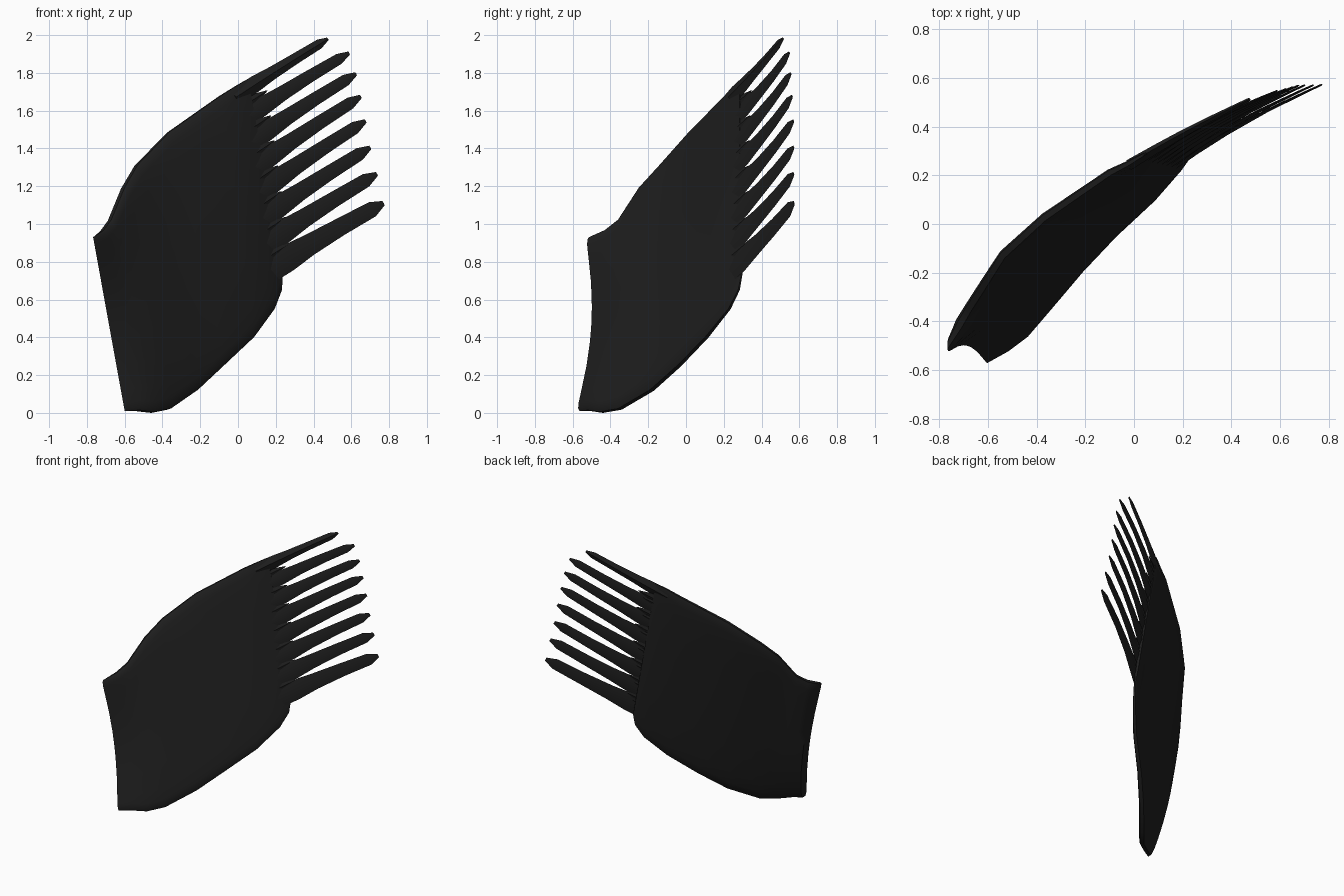
import bpy, bmesh, math
from mathutils import Vector as V

if "Cube" in bpy.data.objects:
    bpy.data.objects.remove(bpy.data.objects["Cube"])

black = bpy.data.materials.new("feather black")
black.diffuse_color = (0.014, 0.014, 0.014, 1)
black.use_nodes = True
black.node_tree.nodes["Principled BSDF"].inputs["Base Color"].default_value = black.diffuse_color


def make(name, rings, angle=40):
    """Skin a list of closed point rings and cap both ends."""
    bm = bmesh.new()
    loops = [[bm.verts.new(p) for p in r] for r in rings]
    n = len(loops[0])
    for a, b in zip(loops, loops[1:]):
        for i in range(n):
            j = (i + 1) % n
            bm.faces.new((a[i], a[j], b[j], b[i]))
    bm.faces.new(loops[0][::-1])
    bm.faces.new(loops[-1])
    bmesh.ops.recalc_face_normals(bm, faces=bm.faces)
    me = bpy.data.meshes.new(name)
    bm.to_mesh(me)
    bm.free()
    me.materials.append(black)
    ob = bpy.data.objects.new(name, me)
    bpy.context.collection.objects.link(ob)
    bpy.ops.object.select_all(action='DESELECT')
    ob.select_set(True)
    bpy.context.view_layer.objects.active = ob
    bpy.ops.object.shade_smooth_by_angle(angle=math.radians(angle))
    return ob


# Wing body: leading edge and trailing edge, root to feather line
top = [V(p) for p in [(-.767, -.50, .93), (-.72, -.42, .965), (-.68, -.35, 1.02),
                      (-.61, -.24, 1.19), (-.54, -.13, 1.31), (-.37, .025, 1.485),
                      (-.10, .21, 1.675), (-.02, .25, 1.725), (.03, .28, 1.755),
                      (.05, .29, 1.765)]]
low = [V(p) for p in [(-.60, -.55, .01), (-.53, -.51, .012), (-.45, -.45, .003),
                      (-.365, -.35, .02), (-.22, -.18, .12), (-.08, -.035, .25),
                      (.08, .11, .40), (.19, .23, .55), (.23, .28, .65),
                      (.235, .295, .73)]]
half = [.036, .035, .035, .035, .034, .031, .026, .019, .013, .009]
bulge = [.06, .05, .035, .012, 0, 0, 0, 0, 0, 0]
us = [0, .015, .05, .12, .26, .4, .5, .6, .74, .88, .95, .985, 1]
rings = []
for k, (t, b) in enumerate(zip(top, low)):
    k0, k1 = max(k - 1, 0), min(k + 1, len(top) - 1)
    span = (top[k1] + low[k1]) - (top[k0] + low[k0])
    nrm = (t - b).cross(span).normalized()
    if k == 0:  # the root is cut square
        nrm = V((0, math.copysign(1, nrm.y), 0))
    front, back = [], []
    for u in us:
        c = b.lerp(t, u) + V((0, bulge[k] * 4 * u * (1 - u), 0))
        h = half[k] * (.4 + .6 * math.sqrt(1 - abs(2 * u - 1) ** 10))
        front.append(c + nrm * h)
        back.append(c - nrm * h)
    rings.append(front + back[::-1])
make("wing_body", rings)


def feather(name, base, tip, stations, scale, thick, bow=0):
    """Flat tapered blade lying in the wing surface, diamond in section."""
    d = (tip - base).normalized()
    chord = V((-.16, 0, 1.0))
    side = (chord - d * chord.dot(d)).normalized()
    nrm = d.cross(side)
    rs = []
    for t, w, off in stations:
        c = base.lerp(tip, t) + side * off * scale
        c += V((0, bow, bow * .4)) * math.sin(math.pi * t)
        w *= scale / 2
        h = thick * (1 - .7 * t)
        rs.append([c + side * w, c + nrm * h, c - side * w, c - nrm * h])
    make(name, rs, 30)


# Long flight feathers fanned along the wing end
tips = [(.475, .513, 1.98), (.588, .547, 1.905), (.625, .555, 1.795), (.65, .562, 1.675),
        (.675, .569, 1.545), (.70, .57, 1.405), (.735, .57, 1.265), (.77, .572, 1.11)]
long_shape = [(0, .12, 0), (.22, .12, 0), (.4, .096, 0), (.65, .08, 0),
              (.91, .07, 0), (1, .022, 0)]
bases = []
for i, tip in enumerate(tips):
    f = i / 7
    base = V((-.02 + .14 * f, .243 - .036 * f, 1.67 - .94 * f))
    bases.append(base)
    s = (.74, .84, .89, .92, .96, 1.0, 1.06, 1.2)[i]
    feather(f"flight_feather_{i + 1}", base, V(tip), long_shape, s,
            .022 if i == 0 else .013, .008 if i == 0 else .022)

# Short pointed coverts between the flight feathers
short_shape = [(0, .10, 0), (.5, .075, 0), (1, .006, 0)]
for i in range(7):
    mid = (bases[i] + bases[i + 1]) / 2
    d = ((V(tips[i]) + V(tips[i + 1])) / 2 - mid).normalized()
    d = (d + V((0, .08, 0))).normalized()
    for j, (shift, length) in enumerate(((0, .22), (.035, .18))):
        start = mid + V((0, 0, -shift))
        feather(f"covert_{i + 1}_{j + 1}", start, start + d * length,
                short_shape, .85, .013)
